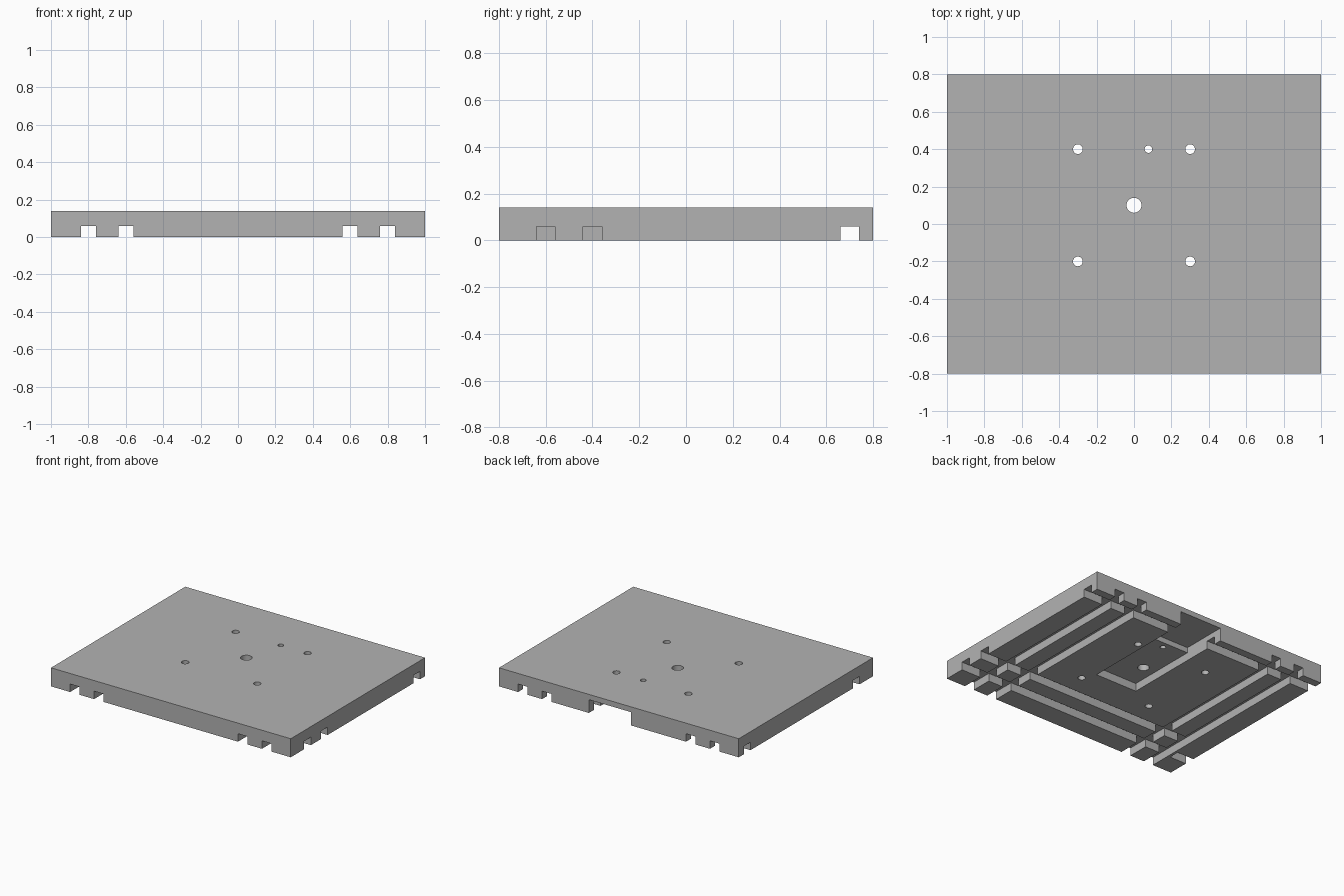
import bpy

cube = bpy.data.objects.get("Cube")
if cube:
    bpy.data.objects.remove(cube, do_unlink=True)

HEIGHT = 0.14
GROOVE = 0.06
HALF = 0.04      # half the groove width
OUT = 1.1        # cutters run past the plate edges
BELOW = -0.05

grey = bpy.data.materials.new("plain_grey")
grey.use_nodes = True
color = (0.45, 0.45, 0.45, 1)
grey.diffuse_color = color
grey.node_tree.nodes["Principled BSDF"].inputs["Base Color"].default_value = color


def box(name, x0, x1, y0, y1, z0, z1):
    bpy.ops.mesh.primitive_cube_add(
        size=1, location=((x0 + x1) / 2, (y0 + y1) / 2, (z0 + z1) / 2))
    ob = bpy.context.object
    ob.name = name
    ob.scale = (x1 - x0, y1 - y0, z1 - z0)
    bpy.ops.object.transform_apply(location=True, rotation=False, scale=True)
    ob.data.materials.append(grey)
    return ob


def hole(x, y, radius):
    bpy.ops.mesh.primitive_cylinder_add(
        vertices=32, radius=radius, depth=1, location=(x, y, 0))
    ob = bpy.context.object
    ob.name = "hole_cutter"
    ob.data.materials.append(grey)
    return ob


def cut(target, cutter):
    cutter.hide_render = True
    mod = target.modifiers.new("cut", "BOOLEAN")
    mod.operation = "DIFFERENCE"
    mod.solver = "EXACT"
    mod.object = cutter
    bpy.context.view_layer.objects.active = target
    bpy.ops.object.modifier_apply(modifier=mod.name)
    bpy.data.objects.remove(cutter, do_unlink=True)


plate = box("base_plate", -1, 1, -0.8, 0.8, 0, HEIGHT)

# Grooves from front to back on the underside
for x in (-0.8, -0.6, 0.6, 0.8):
    cut(plate, box("groove_cutter", x - HALF, x + HALF, -OUT, OUT, BELOW, GROOVE))

# Grooves from side to side; the front ones are closed near the right end
for y, x0, x1 in ((0.7, -OUT, OUT), (-0.4, -0.84, OUT),
                  (-0.6, -0.84, OUT), (-0.6, -OUT, -0.86)):
    cut(plate, box("groove_cutter", x0, x1, y - HALF, y + HALF, BELOW, GROOVE))

# Stepped pocket, open at the back edge
cut(plate, box("pocket_cutter", -0.1, 0.25, -0.1, 0.6, BELOW, GROOVE))
cut(plate, box("deep_pocket_cutter", -0.1, 0.25, 0.45, OUT, BELOW, 0.1))

# Mounting holes, centre hole and pin hole
for x in (-0.3, 0.3):
    for y in (-0.2, 0.4):
        cut(plate, hole(x, y, 0.026))
cut(plate, hole(0, 0.1, 0.04))
cut(plate, hole(0.077, 0.4, 0.02))

plate.select_set(True)
bpy.context.view_layer.objects.active = plate
bpy.ops.object.shade_smooth_by_angle()
